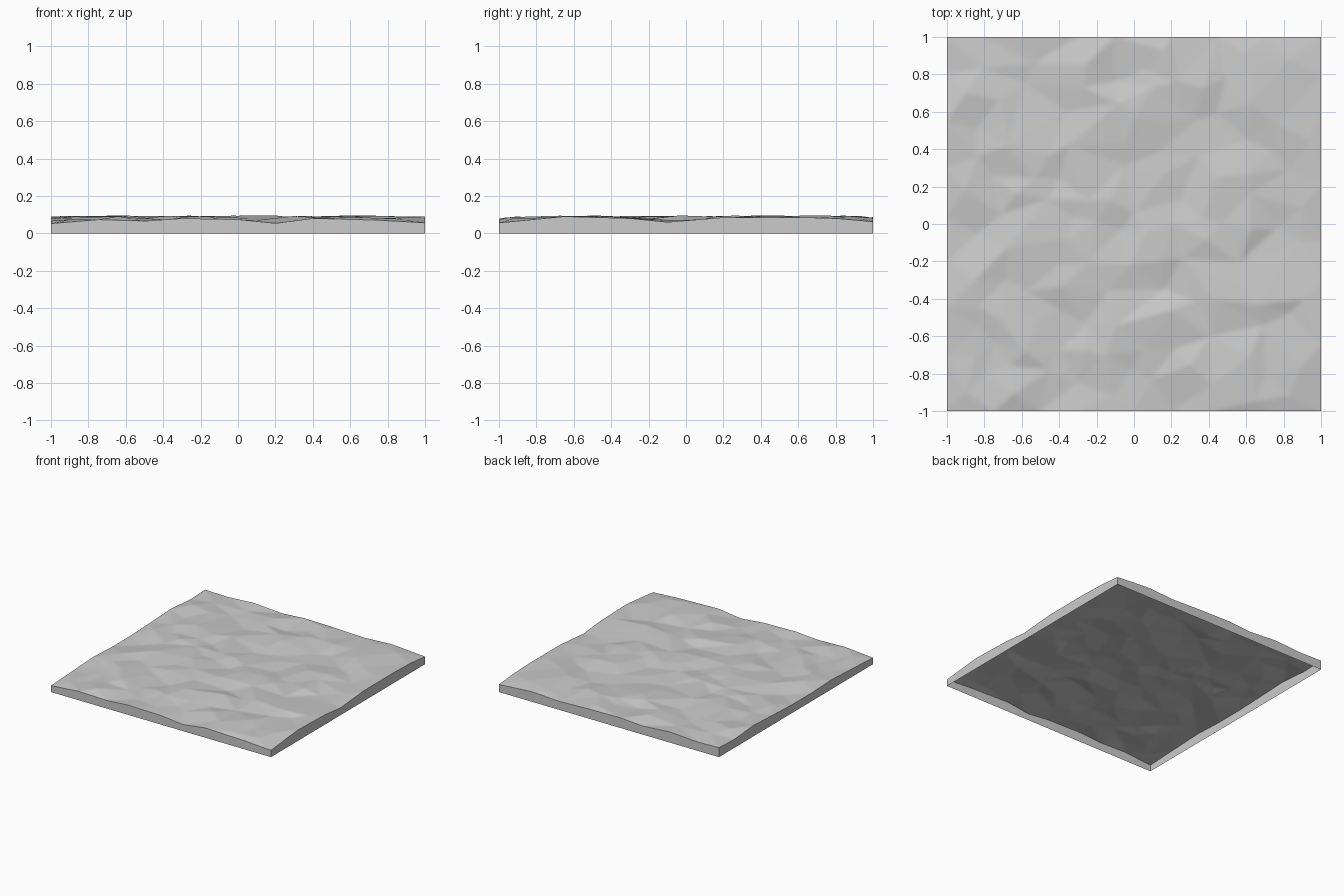
import bpy, bmesh, random
from mathutils import Vector
from mathutils.bvhtree import BVHTree
from mathutils.geometry import delaunay_2d_cdt

if "Cube" in bpy.data.objects:
    bpy.data.objects.remove(bpy.data.objects["Cube"])

random.seed(7)
N = 130  # grid resolution

# main peaks and hollows of the crumpled surface: x, y, height
KEY = [
    (-.35, .42, .09), (-.68, .42, .097), (-.9, .7, .094), (-.58, .75, .07), (-.26, .85, .095),
    (.16, .93, .093), (-.1, .76, .066), (.11, .73, .09), (.37, .73, .094), (.32, .55, .07),
    (0, .57, .094), (.62, .64, .097), (.83, .88, .092), (.94, .45, .09), (.6, .45, .075),
    (.62, .27, .096), (.83, .29, .07), (.45, .25, .092), (.25, .13, .066), (-.13, .13, .093),
    (-.4, .24, .072), (-.64, .16, .092), (-.9, .18, .09), (-.85, -.06, .064), (-.67, -.12, .092),
    (-.36, -.08, .094), (-.02, -.22, .09), (.38, -.08, .093), (.62, -.03, .096), (.89, -.09, .07),
    (-.37, -.33, .094), (.16, -.35, .068), (-.85, -.3, .092), (-.71, -.51, .09), (-.4, -.46, .07),
    (-.1, -.54, .094), (.2, -.46, .096), (.41, -.6, .07), (.67, -.43, .094), (.91, -.4, .09),
    (-.58, -.68, .095), (-.8, -.81, .064), (-.26, -.67, .09), (-.02, -.78, .07), (.3, -.75, .093),
    (.62, -.7, .094), (.89, -.76, .085)]

# rim heights
FRONT = [(-1, .052), (-.75, .073), (-.5, .066), (-.3, .08), (0, .074), (.2, .054),
         (.4, .08), (.75, .07), (1, .056)]
RIGHT = [(-.65, .09), (-.3, .08), (-.1, .06), (.2, .085), (.6, .086), (.8, .08), (1, .062)]
pts = list(KEY)
pts += [(x, -1, h) for x, h in FRONT] + [(1, y, h) for y, h in RIGHT]
pts += [(x, 1, random.uniform(.068, .097)) for x in (-1, -.8, -.55, -.3, -.1, .2, .45, .7)]
pts += [(-1, y, random.uniform(.066, .095)) for y in (-.7, -.45, -.2, .05, .3, .55, .8)]

# smaller in-between creases
tries = 0
while len(pts) < 150 and tries < 5000:
    tries += 1
    x, y = random.uniform(-.95, .95), random.uniform(-.95, .95)
    if min((x - p[0]) ** 2 + (y - p[1]) ** 2 for p in pts) > .012:
        pts.append((x, y, random.uniform(.068, .092)))

# coarse facets
v2, _, tris, orig, _, _ = delaunay_2d_cdt([Vector(p[:2]) for p in pts], [], [], 0, 1e-5)
coarse = [(v.x * 1.001, v.y * 1.001, pts[orig[i][0]][2]) for i, v in enumerate(v2)]
tree = BVHTree.FromPolygons(coarse, [list(t) for t in tris])

# fine sheet laid over the facets
bm = bmesh.new()
bmesh.ops.create_grid(bm, x_segments=N, y_segments=N, size=1)
for v in bm.verts:
    hit = tree.ray_cast(Vector((v.co.x * .9995, v.co.y * .9995, 1)), Vector((0, 0, -1)))[0]
    v.co.z = hit.z if hit else .075

# walls down to the ground, underside left open
rim = [e for e in bm.edges if e.is_boundary]
ext = bmesh.ops.extrude_edge_only(bm, edges=rim)
for g in ext["geom"]:
    if isinstance(g, bmesh.types.BMVert):
        g.co.z = 0
bmesh.ops.recalc_face_normals(bm, faces=bm.faces)
bm.faces.ensure_lookup_table()
top = max(bm.faces, key=lambda f: f.calc_center_median().z)
if top.normal.z < 0:
    bmesh.ops.reverse_faces(bm, faces=bm.faces)

mesh = bpy.data.meshes.new("crumpled_ground_tile")
bm.to_mesh(mesh)
bm.free()
tile = bpy.data.objects.new("crumpled_ground_tile", mesh)
bpy.context.collection.objects.link(tile)
bpy.context.view_layer.objects.active = tile
tile.select_set(True)
bpy.ops.object.shade_smooth_by_angle(angle=.7)
